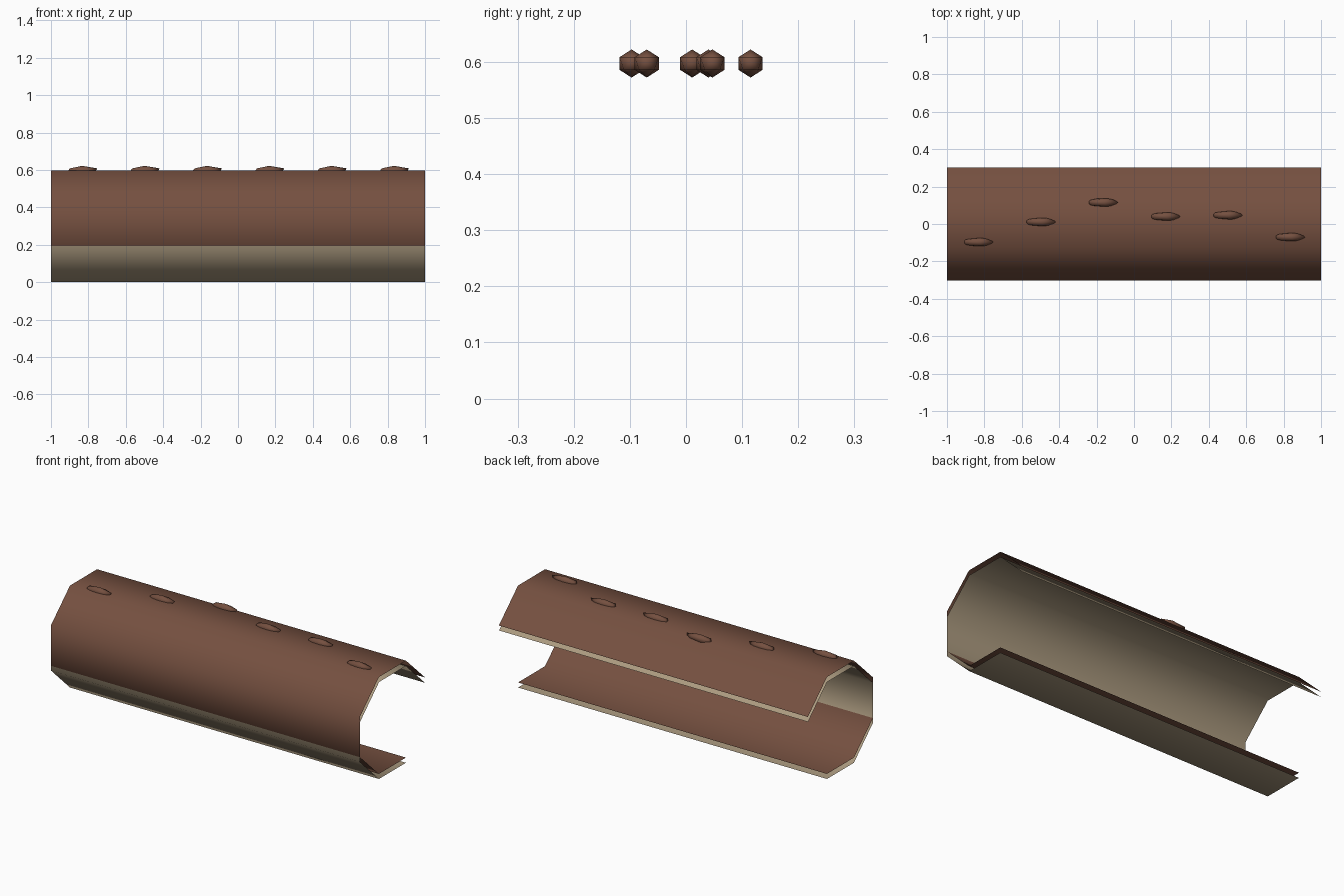
import bpy, bmesh, math

cube = bpy.data.objects.get("Cube")
if cube:
    bpy.data.objects.remove(cube, do_unlink=True)


def material(name, rgb):
    m = bpy.data.materials.new(name)
    m.use_nodes = True
    m.diffuse_color = (*rgb, 1)
    m.node_tree.nodes["Principled BSDF"].inputs["Base Color"].default_value = (*rgb, 1)
    return m


bark = material("bark brown", (0.178, 0.080, 0.051))
wood = material("inner wood tan", (0.413, 0.328, 0.216))


def add_object(name, bm, mat):
    mesh = bpy.data.meshes.new(name)
    for f in bm.faces:
        f.smooth = True
    bm.to_mesh(mesh)
    bm.free()
    mesh.materials.append(mat)
    ob = bpy.data.objects.new(name, mesh)
    bpy.context.collection.objects.link(ob)
    return ob


def open_shell(name, half_width, half_height, z, mat):
    """Octagonal tube along x with its two lower back panels missing."""
    bm = bmesh.new()
    corner = 1 / math.cos(math.pi / 8)
    rows = []
    for i in range(7):
        a = math.radians(22.5 + 45 * i)
        y = half_width * corner * math.cos(a)
        h = z + half_height * corner * math.sin(a)
        rows.append([bm.verts.new((x, y, h)) for x in (-1, 1)])
    for (a, b), (c, d) in zip(rows, rows[1:]):
        bm.faces.new((a, b, d, c))
    bmesh.ops.recalc_face_normals(bm, faces=bm.faces)
    # Outward normals: the top panel must face up
    top = max(bm.faces, key=lambda f: f.calc_center_median().z)
    if top.normal.z < 0:
        bmesh.ops.reverse_faces(bm, faces=bm.faces)
    return add_object(name, bm, mat)


# Log: two thin shells, the bark raised slightly above the wood
LIFT = 0.03
HALF_HEIGHT = 0.2835
open_shell("inner_wood", 0.300, HALF_HEIGHT, HALF_HEIGHT, wood)
open_shell("outer_bark", 0.302, HALF_HEIGHT, HALF_HEIGHT + LIFT, bark)

# Knots spaced along the top
for i, y in enumerate((-0.097, 0.011, 0.115, 0.04, 0.047, -0.07)):
    bm = bmesh.new()
    bmesh.ops.create_icosphere(bm, subdivisions=1, radius=1)
    bmesh.ops.scale(bm, vec=(0.091, 0.0255, 0.025), verts=bm.verts)
    knot = add_object(f"bark_knot_{i + 1}", bm, bark)
    knot.location = ((i - 2.5) / 3, y, 0.597)
